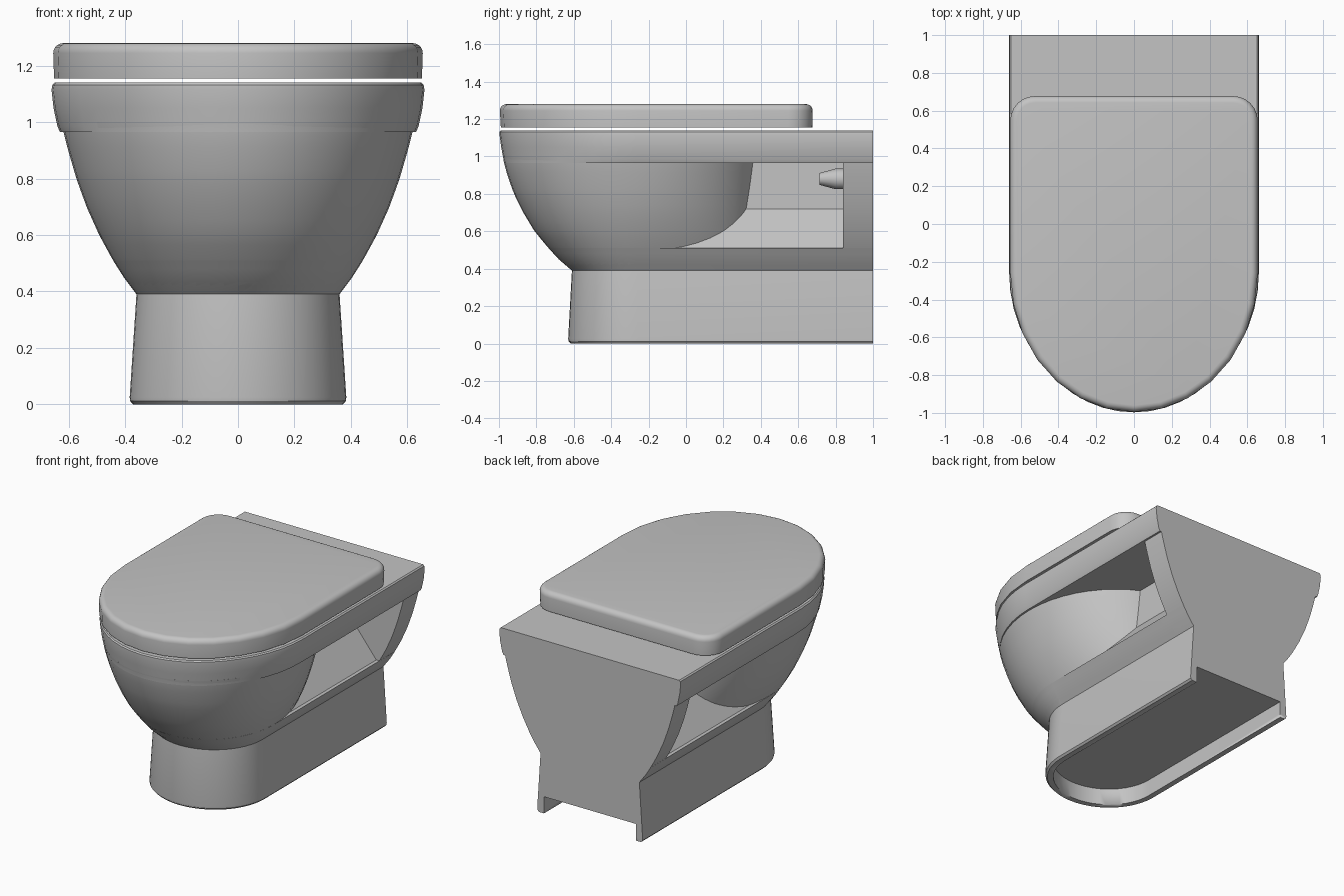
import bpy
import bmesh
import math

if "Cube" in bpy.data.objects:
    bpy.data.objects.remove(bpy.data.objects["Cube"])

# One glazed ceramic colour
ceramic = bpy.data.materials.new("grey_ceramic")
ceramic.use_nodes = True
colour = (0.55, 0.55, 0.55, 1)
ceramic.diffuse_color = colour
ceramic.node_tree.nodes["Principled BSDF"].inputs["Base Color"].default_value = colour

CENTRE = -0.26  # y where the straight sides turn into the rounded front


def finish(name, bm, angle=32):
    bmesh.ops.recalc_face_normals(bm, faces=bm.faces)
    mesh = bpy.data.meshes.new(name)
    bm.to_mesh(mesh)
    bm.free()
    obj = bpy.data.objects.new(name, mesh)
    bpy.context.collection.objects.link(obj)
    mesh.materials.append(ceramic)
    bpy.ops.object.select_all(action="DESELECT")
    obj.select_set(True)
    bpy.context.view_layer.objects.active = obj
    bpy.ops.object.shade_smooth_by_angle(angle=math.radians(angle))
    return obj


def loft(name, loops, angle=32):
    """Skin a stack of equal closed loops and cap both ends."""
    bm = bmesh.new()
    rings = [[bm.verts.new(p) for p in loop] for loop in loops]
    for a, b in zip(rings, rings[1:]):
        for i in range(len(a)):
            j = (i + 1) % len(a)
            bm.faces.new((a[i], a[j], b[j], b[i]))
    bm.faces.new(rings[0])
    bm.faces.new(rings[-1])
    return finish(name, bm, angle)


def front_arc(width, front, z, segments, lip=0):
    """Half ellipse from the -x side round the front to the +x side."""
    points = []
    for i in range(segments + 1):
        a = math.pi * i / segments
        c = -math.cos(a)
        x = width * c + math.copysign(lip * max(0, abs(c) - 0.8) * 5, c)
        points.append((x, CENTRE - (CENTRE - front) * math.sin(a), z))
    return points


def u_loop(width, front, z, back=1.0, segments=24, lip=0, corner=0):
    """Rounded front, straight sides and a back edge with optional round corners."""
    points = front_arc(width, front, z, segments, lip)
    side = width + lip
    if not corner:
        return points + [(side, back, z), (-side, back, z)]
    for sign, order in ((1, range(7)), (-1, range(6, -1, -1))):
        for k in order:
            a = math.pi / 2 * k / 6
            points.append((sign * (side - corner + corner * math.cos(a)),
                           back - corner + corner * math.sin(a), z))
    return points


def interpolate(table, z):
    for (z0, *a), (z1, *b) in zip(table, table[1:]):
        if z <= z1:
            t = (z - z0) / (z1 - z0)
            return [p + (q - p) * t for p, q in zip(a, b)]
    return table[-1][1:]


# Body section: height, half width, front y
SECTION = [(0.39, 0.36, -0.61), (0.45, 0.405, -0.68), (0.51, 0.443, -0.735),
           (0.6, 0.492, -0.81), (0.7, 0.537, -0.87), (0.8, 0.573, -0.92),
           (0.9, 0.602, -0.955), (0.97, 0.62, -0.974), (1.1, 0.645, -0.995)]


def heights(low, high, count):
    return [low + (high - low) * i / count for i in range(count + 1)]


# Bowl, round at the back inside the side recesses
bowl = []
for z in heights(0.39, 1.0, 14):
    w, f = interpolate(SECTION, z)
    loop = front_arc(w, f, z, 24)
    reach = 0.63 + 0.08 * (z - 0.39)
    for i in range(1, 24):
        a = math.pi * i / 24
        loop.append((w * math.cos(a), CENTRE + reach * math.sin(a), z))
    bowl.append(loop)
loft("bowl", bowl)

# Lower body carrying the ledge of each recess
loft("lower_body", [u_loop(*interpolate(SECTION, z), z) for z in heights(0.39, 0.51, 4)])

# Rim slab with a lip along both sides
loft("rim", [u_loop(0.619, -0.973, 0.965, lip=0.012),
             u_loop(0.622, -0.976, 0.985, lip=0.018),
             u_loop(0.636, -0.988, 1.05, lip=0.018),
             u_loop(0.645, -0.997, 1.115, lip=0.016),
             u_loop(0.645, -0.997, 1.132, lip=0.013),
             u_loop(0.64, -0.99, 1.14, lip=0.01)])

# Back panel that meets the wall
panel = []
for z in heights(0.39, 1.0, 12):
    w = interpolate(SECTION, z)[0]
    panel.append([(-w, 0.84, z), (w, 0.84, z), (w, 1, z), (-w, 1, z)])
loft("back_panel", panel)

# Central core with sloping shoulders
core = [(-0.42, 0.505), (0.42, 0.51), (0.25, 0.72), (0.25, 1.0), (-0.25, 1.0), (-0.25, 0.72)]
core[0] = (-0.42, 0.51)
loft("core", [[(x, y, z) for x, z in core] for y in (CENTRE, 0.9)], 20)

# Pedestal with a shallow hollow under it, open at the back
pedestal = loft("pedestal", [u_loop(0.372, -0.617, 0), u_loop(0.383, -0.628, 0.012),
                             u_loop(0.384, -0.63, 0.025), u_loop(0.36, -0.61, 0.39)])
hollow = loft("hollow_cutter", [u_loop(0.335, -0.58, z, back=1.2) for z in (-0.1, 0.11)])
hollow.hide_render = True
cut = pedestal.modifiers.new("hollow", "BOOLEAN")
cut.operation = "DIFFERENCE"
cut.solver = "EXACT"
cut.object = hollow
bpy.ops.object.select_all(action="DESELECT")
bpy.context.view_layer.objects.active = pedestal
pedestal.select_set(True)
bpy.ops.object.modifier_apply(modifier=cut.name)
bpy.data.objects.remove(hollow)

# Lid floating just above the rim, with a rounded top edge
lid = [u_loop(0.652, -0.99, 1.155, 0.675, 14, corner=0.13)]
for k in range(6):
    a = math.pi / 2 * k / 5
    inset = 0.035 * (1 - math.cos(a))
    lid.append(u_loop(0.655 - inset, -0.995 + inset, 1.245 + 0.035 * math.sin(a),
                      0.677 - inset, 14, corner=0.13 - inset))
loft("lid", lid, 40)

# Fixing studs on the inner face of the back panel
for side, label in ((1, "left"), (-1, "right")):
    rings = []
    for y, r in ((0.715, 0.032), (0.8, 0.055), (0.86, 0.055)):
        rings.append([(side * 0.43 + r * math.cos(math.tau * i / 16), y,
                       0.88 + r * math.sin(math.tau * i / 16)) for i in range(16)])
    loft(label + "_fixing_stud", rings)
